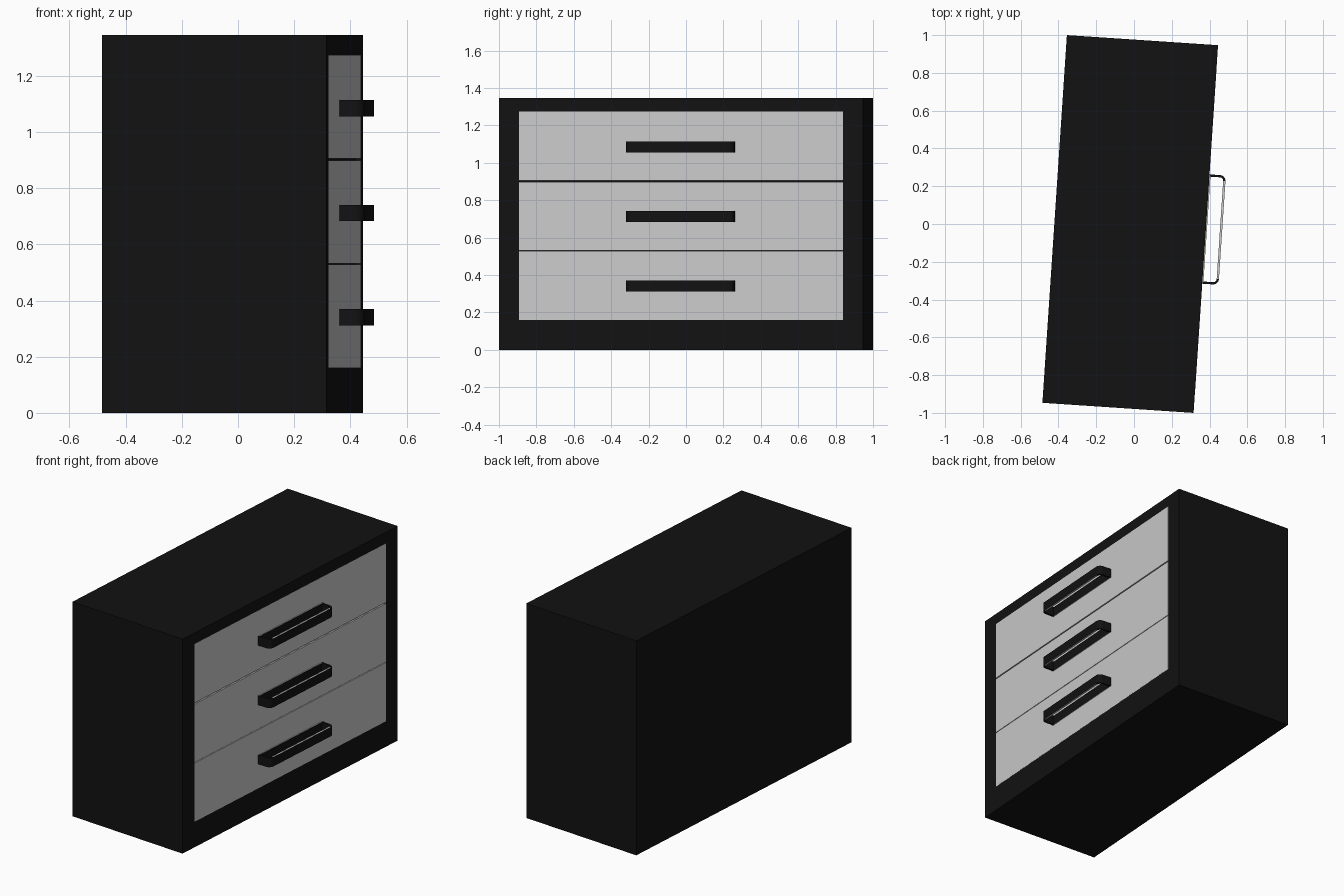
import bpy, bmesh
from math import radians, sin, cos, pi
from mathutils import Matrix

if "Cube" in bpy.data.objects:
    bpy.data.objects.remove(bpy.data.objects["Cube"])

W, L, H = 0.802, 1.951, 1.345          # depth, length, height
FRONT = W / 2
HALF = 0.867                           # half width of the drawer opening
Z0, Z1 = 0.16, 1.275                   # opening bottom and top
PLACE = Matrix.Translation((-0.02, 0, 0)) @ Matrix.Rotation(radians(-3.81), 4, 'Z')

black = bpy.data.materials.new("black")
black.diffuse_color = (0.006, 0.006, 0.006, 1)
black.use_nodes = True
black.node_tree.nodes["Principled BSDF"].inputs["Base Color"].default_value = black.diffuse_color
grey = bpy.data.materials.new("grey")
grey.diffuse_color = (0.8, 0.8, 0.8, 1)
grey.use_nodes = True
grey.node_tree.nodes["Principled BSDF"].inputs["Base Color"].default_value = grey.diffuse_color


def finish(bm, name, mats=()):
    bmesh.ops.recalc_face_normals(bm, faces=bm.faces)
    me = bpy.data.meshes.new(name)
    bm.to_mesh(me)
    bm.free()
    for m in mats:
        me.materials.append(m)
    ob = bpy.data.objects.new(name, me)
    ob.matrix_world = PLACE
    bpy.context.collection.objects.link(ob)
    return ob


def box(bm, x0, x1, y0, y1, z0, z1):
    m = Matrix.Translation(((x0 + x1) / 2, (y0 + y1) / 2, (z0 + z1) / 2))
    m = m @ Matrix.Diagonal((x1 - x0, y1 - y0, z1 - z0, 1))
    return bmesh.ops.create_cube(bm, size=1, matrix=m)


# cabinet body with a shallow recess in its front
bm = bmesh.new()
box(bm, -W / 2, W / 2, -L / 2, L / 2, 0, H)
face = max(bm.faces, key=lambda f: f.calc_center_median().x)
bmesh.ops.inset_region(bm, faces=[face], thickness=0.05)
for v in face.verts:
    v.co.y = HALF if v.co.y > 0 else -HALF
    v.co.z = Z1 if v.co.z > H / 2 else Z0
new = bmesh.ops.extrude_face_region(bm, geom=[face])
for v in [g for g in new["geom"] if isinstance(g, bmesh.types.BMVert)]:
    v.co.x -= 0.02
if face.is_valid:
    bmesh.ops.delete(bm, geom=[face], context='FACES_ONLY')
finish(bm, "cabinet_body", [black])


def handle_loop(x0, x1, half, r):
    """Rectangle outline with its two outer corners rounded."""
    pts = [(x0, -half)]
    for i in range(7):
        a = -pi / 2 + i * pi / 12
        pts.append((x1 - r + r * cos(a), -half + r + r * sin(a)))
    return pts + [(x, -y) for x, y in reversed(pts)]


def handle(name, z0, z1):
    t = 0.012
    outer = handle_loop(FRONT, FRONT + 0.087, 0.29, 0.03)
    inner = handle_loop(FRONT + 0.006, FRONT + 0.087 - t, 0.29 - t, 0.018)
    bm = bmesh.new()
    rings = [[bm.verts.new((x, y, z)) for x, y in loop]
             for loop, z in ((outer, z0), (outer, z1), (inner, z1), (inner, z0))]
    n = len(outer)
    for k in range(4):
        a, b = rings[k], rings[(k + 1) % 4]
        for i in range(n):
            j = (i + 1) % n
            f = bm.faces.new((a[i], a[j], b[j], b[i]))
            # pale cut edges on the long grip
            if k in (1, 3) and f.calc_area() > 0.002:
                f.material_index = 1
    ob = finish(bm, name, [black, grey])
    bpy.context.view_layer.objects.active = ob
    ob.select_set(True)
    bpy.ops.object.shade_smooth_by_angle(angle=radians(30))
    ob.select_set(False)


# three drawers, each with a strap handle
levels = (("bottom", Z0, 0.528, 0.312), ("middle", 0.532, 0.898, 0.683),
          ("top", 0.905, Z1, 1.056))
for tag, a, b, hz in levels:
    bm = bmesh.new()
    box(bm, FRONT - 0.02, FRONT + 0.0005, -HALF, HALF, a, b)
    finish(bm, tag + "_drawer")
    handle(tag + "_handle", hz, hz + 0.058)
